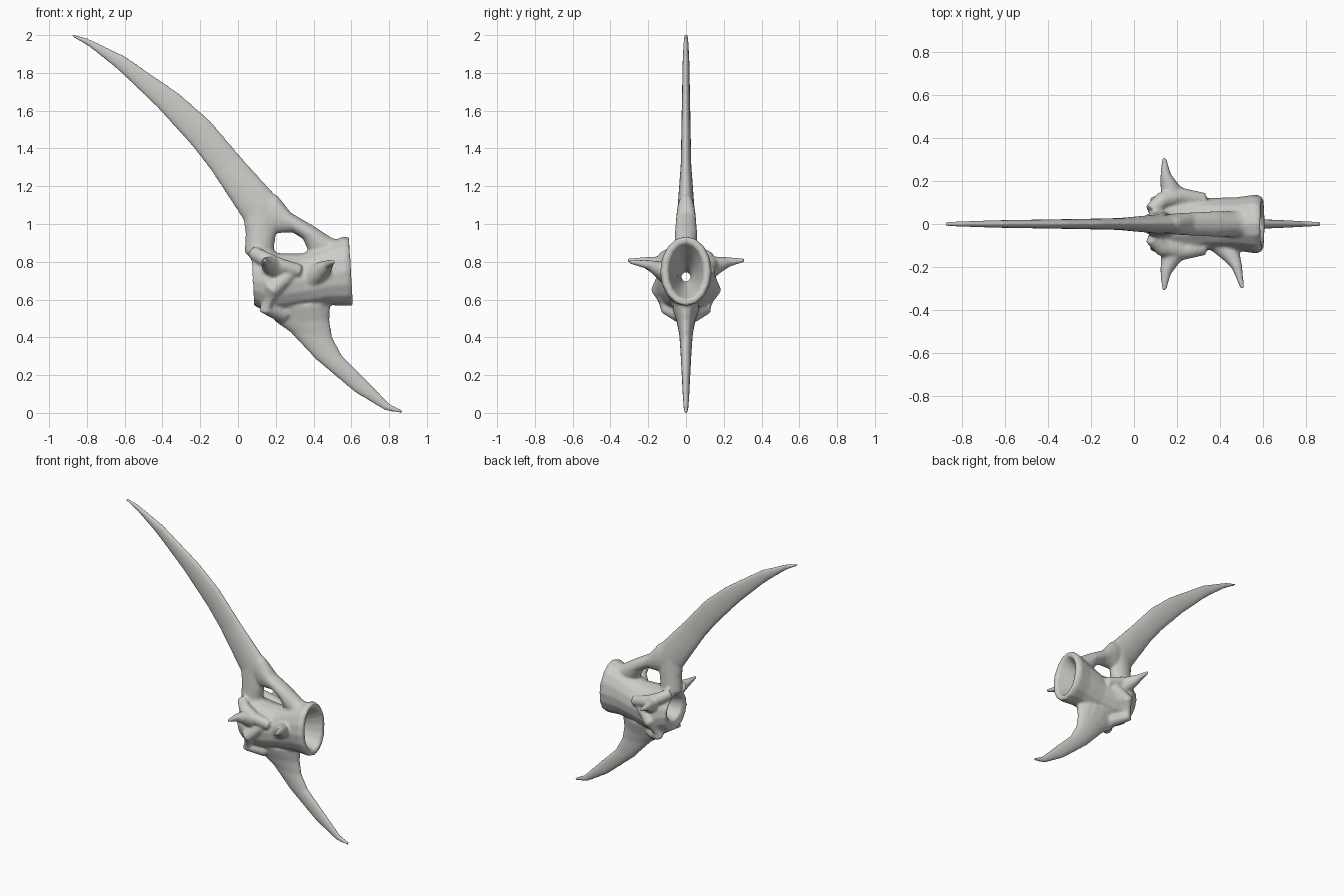
import bpy, bmesh
from math import cos, sin, tau
from mathutils import Vector

cube = bpy.data.objects.get("Cube")
if cube:
    bpy.data.objects.remove(cube)

bm = bmesh.new()
SIDES = 16


def loft(rings, closed=False):
    """Skin a list of rings; cap the ends or close the loop."""
    rows = [[bm.verts.new(p) for p in ring] for ring in rings]
    pairs = list(zip(rows, rows[1:]))
    if closed:
        pairs.append((rows[-1], rows[0]))
    else:
        bm.faces.new(rows[0][::-1])
        bm.faces.new(rows[-1])
    for a, b in pairs:
        for i in range(SIDES):
            j = (i + 1) % SIDES
            bm.faces.new((a[i], a[j], b[j], b[i]))


def ring(centre, u, v):
    return [centre + u * cos(tau * i / SIDES) + v * sin(tau * i / SIDES)
            for i in range(SIDES)]


def blade(stations):
    """Flat fin in the XZ plane: upper edge, lower edge, half thickness."""
    rings = []
    for x1, z1, x2, z2, t in stations:
        a, b = Vector((x1, 0, z1)), Vector((x2, 0, z2))
        rings.append(ring((a + b) / 2, (a - b) / 2, Vector((0, t, 0))))
    loft(rings)


def limb(stations, side=1):
    """Round tapering strut through (x, y, z, radius) points."""
    pts = [Vector((x, y * side, z)) for x, y, z, r in stations]
    rings = []
    for i, p in enumerate(pts):
        d = pts[min(i + 1, len(pts) - 1)] - pts[max(i - 1, 0)]
        q = d.to_track_quat('Z', 'Y')
        r = stations[i][3]
        rings.append(ring(p, q @ Vector((r, 0, 0)), q @ Vector((0, r, 0))))
    loft(rings)


# Centrum: outer wall from back to front, then the hourglass bore back again
centrum = [(.075, .70, .12, .13), (.15, .69, .16, .165), (.25, .69, .14, .155),
           (.35, .70, .122, .145), (.48, .735, .125, .165), (.57, .75, .138, .185),
           (.60, .75, .125, .18), (.595, .75, .095, .15), (.52, .74, .07, .11),
           (.40, .725, .035, .05), (.33, .72, .024, .024), (.20, .72, .05, .055),
           (.09, .72, .085, .09)]
loft([ring(Vector((x, 0, z)), Vector((0, hy, 0)), Vector((-.06 * hz, 0, hz)))
      for x, z, hy, hz in centrum], closed=True)

# Long upper spine running down into the rear leg of the arch
blade([(-.885, 2.006, -.88, 1.994, .012), (-.80, 1.985, -.79, 1.94, .014),
       (-.60, 1.89, -.64, 1.82, .018), (-.31, 1.69, -.43, 1.62, .022),
       (-.15, 1.55, -.24, 1.41, .025), (.02, 1.35, -.14, 1.28, .028),
       (.20, 1.15, .03, 1.02, .045), (.20, .94, .04, .95, .055),
       (.19, .87, .035, .85, .06), (.22, .81, .09, .80, .07)])

# Front bar of the arch
blade([(.08, 1.22, .06, 1.0, .03), (.21, 1.15, .18, .95, .05),
       (.28, 1.06, .29, .955, .055), (.40, .99, .345, .92, .06),
       (.50, .925, .37, .86, .06), (.56, .91, .42, .81, .06)])

# Lower spine
blade([(.49, .58, .14, .55, .075), (.485, .49, .20, .48, .05),
       (.50, .40, .275, .43, .036), (.55, .305, .41, .285, .028),
       (.68, .175, .62, .108, .02), (.80, .05, .78, .012, .014),
       (.875, .012, .87, -.002, .011)])

# Paired side spikes, shoulder ridges and lower flanges
for s in (1, -1):
    limb([(.21, .09, .75, .065), (.165, .17, .785, .045),
          (.147, .23, .80, .025), (.14, .31, .808, .01)], s)
    limb([(.08, .06, .85, .035), (.13, .11, .82, .04),
          (.22, .13, .78, .04), (.33, .11, .75, .035)], s)
    limb([(.27, .11, .73, .04), (.18, .145, .65, .042),
          (.145, .105, .555, .036), (.24, .03, .52, .045)], s)

# Single forward spike on the right side
limb([(.40, -.08, .72, .06), (.45, -.14, .76, .045),
      (.48, -.20, .785, .025), (.505, -.30, .80, .01)])

bmesh.ops.recalc_face_normals(bm, faces=bm.faces)
mesh = bpy.data.meshes.new("spined_vertebra")
bm.to_mesh(mesh)
bm.free()
bone = bpy.data.objects.new("spined_vertebra", mesh)
bpy.context.collection.objects.link(bone)

# Fuse the parts into one continuous bone and soften the joins
remesh = bone.modifiers.new("fuse", 'REMESH')
remesh.mode = 'VOXEL'
remesh.voxel_size = 0.0085
remesh.use_smooth_shade = True
soften = bone.modifiers.new("soften", 'SMOOTH')
soften.factor = 0.5
soften.iterations = 6

mat = bpy.data.materials.new("bone_grey")
mat.use_nodes = True
colour = (.60, .60, .575, 1)
mat.diffuse_color = colour
mat.node_tree.nodes["Principled BSDF"].inputs["Base Color"].default_value = colour
mesh.materials.append(mat)
